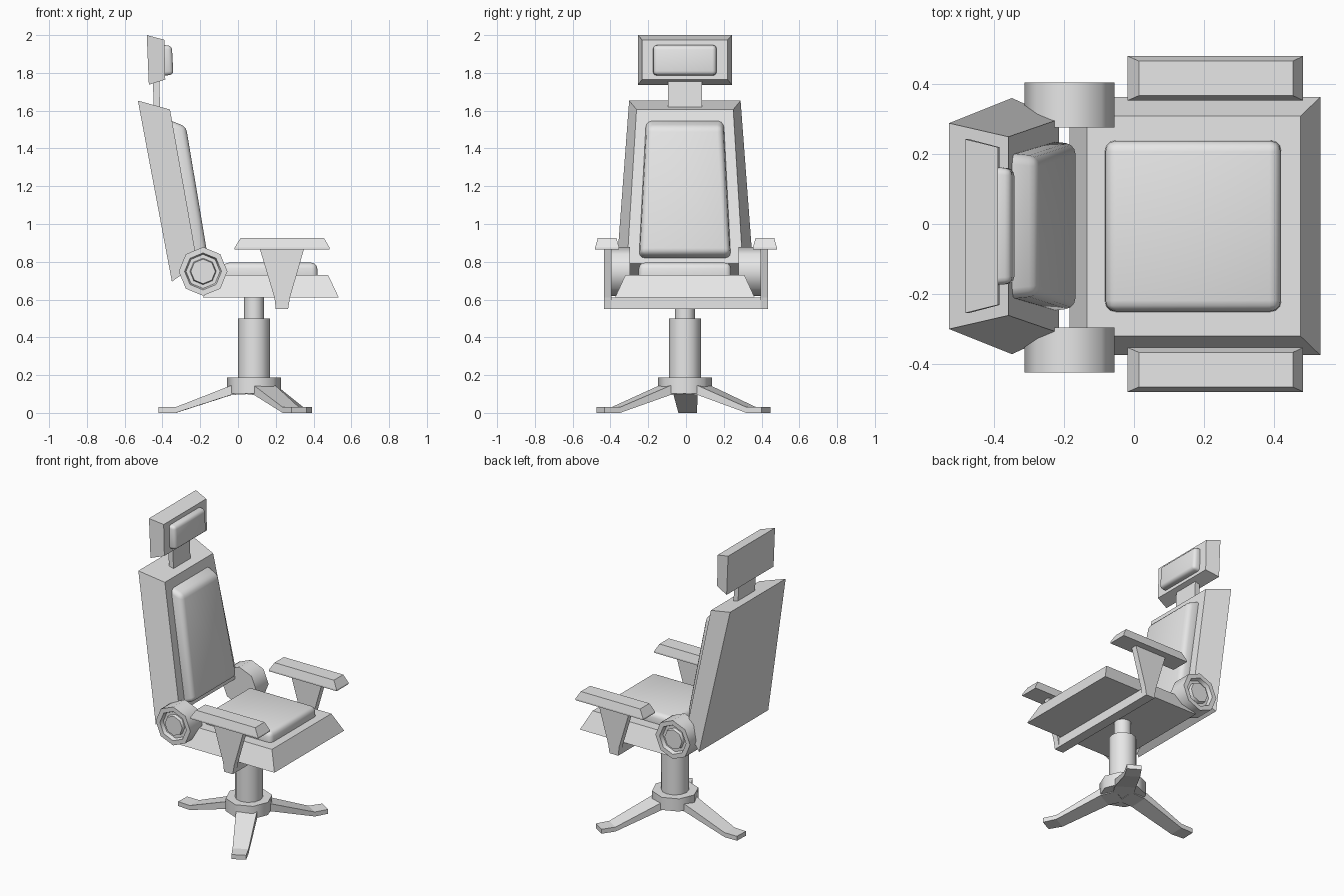
import bpy, bmesh, math
from mathutils import Matrix, Vector

cube = bpy.data.objects.get("Cube")
if cube:
    bpy.data.objects.remove(cube, do_unlink=True)

grey = bpy.data.materials.new("plain_grey")
grey.use_nodes = True
grey.diffuse_color = (0.8, 0.8, 0.8, 1)
grey.node_tree.nodes["Principled BSDF"].inputs["Base Color"].default_value = (0.8, 0.8, 0.8, 1)

MID = -0.006          # centre line of the chair in y
POST_X = 0.085        # axis of the swivel post


def loft(name, rings, bevel=0, segments=3, smooth=0):
    """Join rings of equal length into a closed solid."""
    bm = bmesh.new()
    loops = [[bm.verts.new(p) for p in ring] for ring in rings]
    n = len(loops[0])
    for a, b in zip(loops, loops[1:]):
        for i in range(n):
            j = (i + 1) % n
            bm.faces.new((a[i], a[j], b[j], b[i]))
    bm.faces.new(loops[0])
    bm.faces.new(loops[-1])
    bmesh.ops.recalc_face_normals(bm, faces=bm.faces)
    if bevel:
        bmesh.ops.bevel(bm, geom=bm.edges[:], offset=bevel, segments=segments,
                        profile=0.5, affect='EDGES')
    mesh = bpy.data.meshes.new(name)
    bm.to_mesh(mesh)
    bm.free()
    mesh.materials.append(grey)
    ob = bpy.data.objects.new(name, mesh)
    bpy.context.collection.objects.link(ob)
    if smooth:
        bpy.ops.object.select_all(action='DESELECT')
        ob.select_set(True)
        bpy.context.view_layer.objects.active = ob
        bpy.ops.object.shade_smooth_by_angle(angle=math.radians(smooth))
    return ob


def rect(x0, x1, y0, y1, z):
    """Horizontal rectangle."""
    return [(x0, y0, z), (x1, y0, z), (x1, y1, z), (x0, y1, z)]


def panel(top, bottom):
    """Upright quad facing +x; each end is (x, half width, z)."""
    (xt, wt, zt), (xb, wb, zb) = top, bottom
    return [(xt, MID - wt, zt), (xt, MID + wt, zt), (xb, MID + wb, zb), (xb, MID - wb, zb)]


def round_ring(radius, sides, z):
    """Horizontal polygon about the post axis."""
    return [(POST_X + radius * math.cos(math.tau * i / sides),
             MID + radius * math.sin(math.tau * i / sides), z) for i in range(sides)]


# Swivel base: hub, outer column, inner post
loft("base_hub", [round_ring(0.143, 8, z) for z in (0.103, 0.188)], smooth=50)
loft("base_column", [round_ring(0.085, 12, z) for z in (0.17, 0.5)], smooth=50)
loft("base_post", [round_ring(0.053, 12, z) for z in (0.48, 0.62)], smooth=50)

# Three bent legs: (distance from axis, half width, bottom, top)
LEG = [(0.02, 0.065, 0.1, 0.15), (0.12, 0.064, 0.095, 0.145),
       (0.415, 0.049, 0, 0.03), (0.505, 0.045, 0, 0.03)]
for k in range(3):
    turn = Matrix.Translation((POST_X, MID, 0)) @ Matrix.Rotation(math.radians(58 + 120 * k), 4, 'Z')
    loft(f"base_leg_{k + 1}",
         [[turn @ Vector(p) for p in ((r, -w, lo), (r, w, lo), (r, w, hi), (r, -w, hi))]
          for r, w, lo, hi in LEG])

# Seat pan and cushion
loft("seat_pan", [rect(-0.185, 0.534, MID - 0.37, MID + 0.37, 0.61),
                  rect(-0.134, 0.477, MID - 0.315, MID + 0.315, 0.73)])
loft("seat_cushion", [rect(-0.085, 0.424, MID - 0.247, MID + 0.247, 0.69),
                      rect(-0.08, 0.418, MID - 0.243, MID + 0.243, 0.795)],
     bevel=0.03, smooth=40)

# Backrest shell and cushion
loft("backrest", [panel((-0.53, 0.295, 1.653), (-0.35, 0.367, 0.695)),
                  panel((-0.36, 0.256, 1.606), (-0.215, 0.306, 0.79))])
loft("backrest_cushion", [panel((-0.375, 0.209, 1.555), (-0.245, 0.246, 0.81)),
                          panel((-0.275, 0.198, 1.515), (-0.163, 0.236, 0.845))],
     bevel=0.028, smooth=40)

# Headrest with neck and cushion
loft("headrest_neck", [rect(-0.445, -0.412, MID - 0.09, MID + 0.09, 1.6),
                       rect(-0.452, -0.418, MID - 0.09, MID + 0.09, 1.79)])
loft("headrest", [panel((-0.483, 0.249, 2.0), (-0.472, 0.249, 1.737)),
                  panel((-0.39, 0.226, 1.975), (-0.385, 0.226, 1.765))])
loft("headrest_cushion", [panel((-0.415, 0.17, 1.95), (-0.41, 0.17, 1.784)),
                          panel((-0.35, 0.165, 1.943), (-0.342, 0.165, 1.79))],
     bevel=0.02, smooth=40)

# Crossbar under the seat that joins the arm supports
loft("arm_crossbar", [rect(0.2, 0.265, -0.42, 0.42, z) for z in (0.55, 0.612)])

SUPPORT = [(0.115, 0.87), (0.35, 0.87), (0.275, 0.61), (0.265, 0.55), (0.2, 0.55), (0.193, 0.61)]
for side, s in (("left", 1), ("right", -1)):
    # Arm support and armrest pad
    loft(f"{side}_arm_support", [[(x, s * y, z) for x, z in SUPPORT] for y in (0.394, 0.434)])
    loft(f"{side}_armrest", [rect(-0.018, 0.485, s * 0.354, s * 0.481, 0.865),
                             rect(-0.018, 0.485, s * 0.354, s * 0.481, 0.875),
                             rect(0.014, 0.455, s * 0.368, s * 0.467, 0.926)])

    # Eight-sided hinge drum with a ring groove: (radius, distance from centre line)
    steps = [(0.129, 0.287), (0.129, 0.415), (0.098, 0.415), (0.09, 0.39),
             (0.07, 0.39), (0.065, 0.41)]
    loft(f"{side}_hinge",
         [[(-0.185 + r * math.cos(math.tau * i / 8), MID - 0.004 + s * y,
            0.749 + r * math.sin(math.tau * i / 8)) for i in range(8)]
          for r, y in steps], smooth=50)
